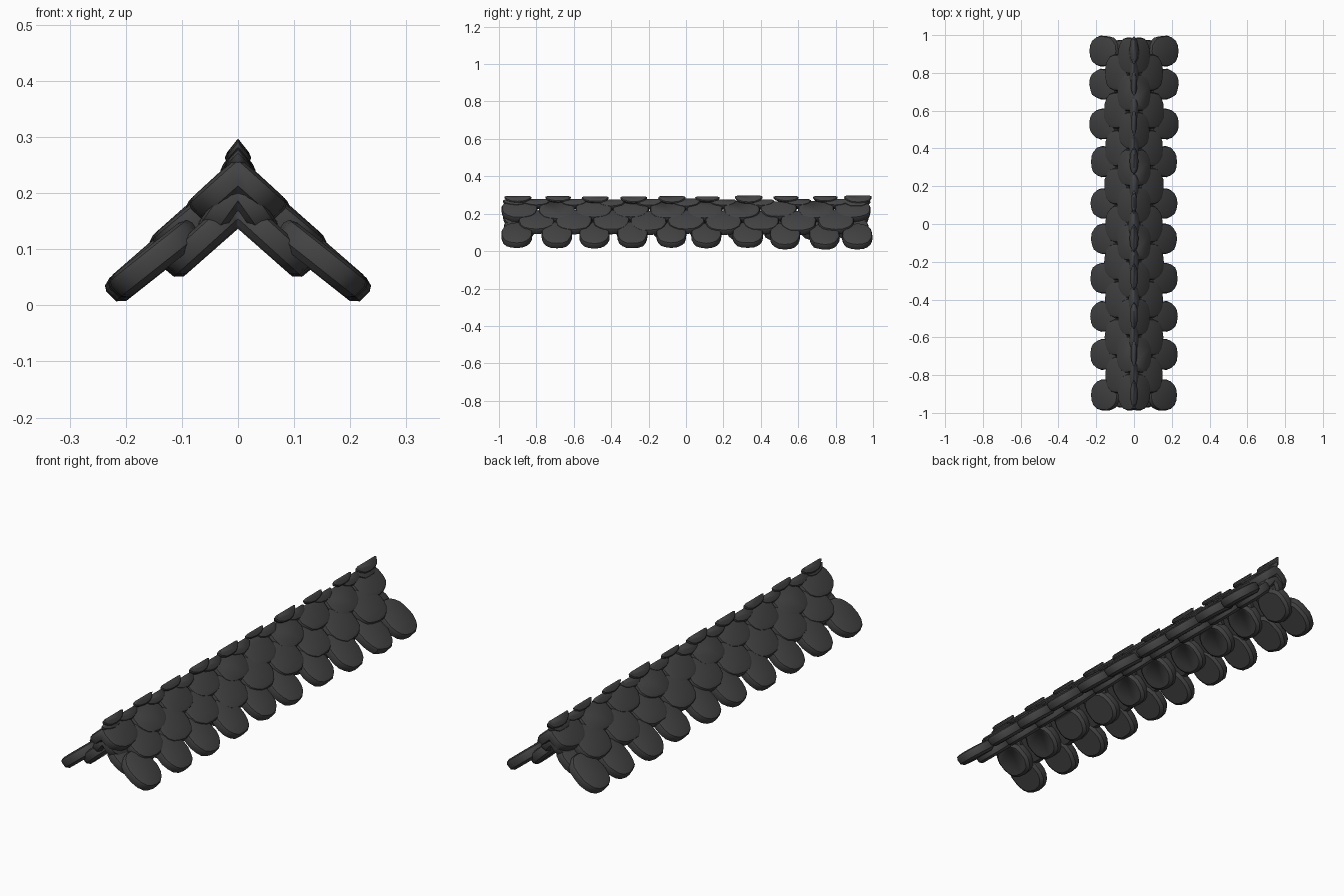
import bpy, bmesh, math, random
from mathutils import Vector

if "Cube" in bpy.data.objects:
    bpy.data.objects.remove(bpy.data.objects["Cube"])

random.seed(4)
slate = bpy.data.materials.new("dark slate")
slate.diffuse_color = (0.055, 0.055, 0.055, 1)
slate.use_nodes = True
slate.node_tree.nodes["Principled BSDF"].inputs["Base Color"].default_value = slate.diffuse_color


def power(v, e):
    return math.copysign(abs(v) ** e, v)


def add_tile(bm, tip_x, tip_z, tilt, y, length, width, thick):
    """One rounded slate; its lower tip sits at (tip_x, tip_z)."""
    t = math.radians(tilt + random.uniform(-2, 2))
    down = Vector((math.cos(t), 0, -math.sin(t)))
    out = Vector((math.sin(t), 0, math.cos(t)))
    side = Vector((0, 1, 0))
    centre = Vector((tip_x, y, tip_z)) - down * (length / 2)
    sides = 18
    wobble = [random.uniform(0.95, 1.0) for _ in range(sides)]
    rings = []
    for scale, h in ((0.82, -0.5), (0.97, -0.28), (1, 0.2), (0.95, 0.4), (0.8, 0.5)):
        ring = []
        for i in range(sides):
            a = 2 * math.pi * i / sides
            u = power(math.cos(a), 0.85) * length / 2 * scale * wobble[i]
            v = power(math.sin(a), 0.85) * width / 2 * scale * wobble[i]
            ring.append(bm.verts.new(centre + down * u + side * v + out * (h * thick)))
        rings.append(ring)
    for lo, hi in zip(rings, rings[1:]):
        for i in range(sides):
            j = (i + 1) % sides
            bm.faces.new((lo[i], lo[j], hi[j], hi[i]))
    bm.faces.new(rings[0][::-1])
    bm.faces.new(rings[-1])


def add_row(name, ys, tip_x, tip_z, tilt, length, width, thick=0.05):
    """A row of slates cut at the ridge plane and mirrored to the other slope."""
    bm = bmesh.new()
    for y in ys:
        j = random.uniform(-0.005, 0.005)
        add_tile(bm, tip_x + j, tip_z - j, tilt, y, length, width, thick)
    bmesh.ops.recalc_face_normals(bm, faces=bm.faces)
    cut = bmesh.ops.bisect_plane(bm, geom=bm.verts[:] + bm.edges[:] + bm.faces[:],
                                 plane_co=(0, 0, 0), plane_no=(1, 0, 0), clear_inner=True)
    mesh = bpy.data.meshes.new(name)
    bm.to_mesh(mesh)
    bm.free()
    mesh.materials.append(slate)
    obj = bpy.data.objects.new(name, mesh)
    bpy.context.collection.objects.link(obj)
    mirror = obj.modifiers.new("other slope", 'MIRROR')
    mirror.use_axis[0] = True
    bpy.ops.object.select_all(action='DESELECT')
    obj.select_set(True)
    bpy.context.view_layer.objects.active = obj
    bpy.ops.object.shade_smooth_by_angle(angle=math.radians(35))


eaves = [-0.905, -0.69, -0.49, -0.285, -0.08, 0.11, 0.33, 0.53, 0.74, 0.915]
between = [-0.8 + 0.2 * i for i in range(9)]
full = [-0.89 + 0.198 * i for i in range(10)]

# outer courses, from the eaves up to the ridge
add_row("eaves_slates", eaves, 0.224, 0.021, 40, 0.19, 0.168)
add_row("second_course", between, 0.147, 0.096, 40, 0.17, 0.20)
add_row("third_course", full, 0.078, 0.162, 41, 0.16, 0.20)
add_row("upper_course", between + [-0.91, 0.91], 0.018, 0.228, 45, 0.16, 0.17, 0.045)

# ridge caps, only their rounded tips remain after the cut
add_row("ridge_caps", [y + 0.005 for y in eaves], 0.014, 0.256, 50, 0.14, 0.17, 0.028)

# lining courses underneath
add_row("lower_lining", full, 0.122, 0.063, 43, 0.17, 0.17)
add_row("upper_lining", full, 0.056, 0.128, 56, 0.14, 0.18, 0.045)
